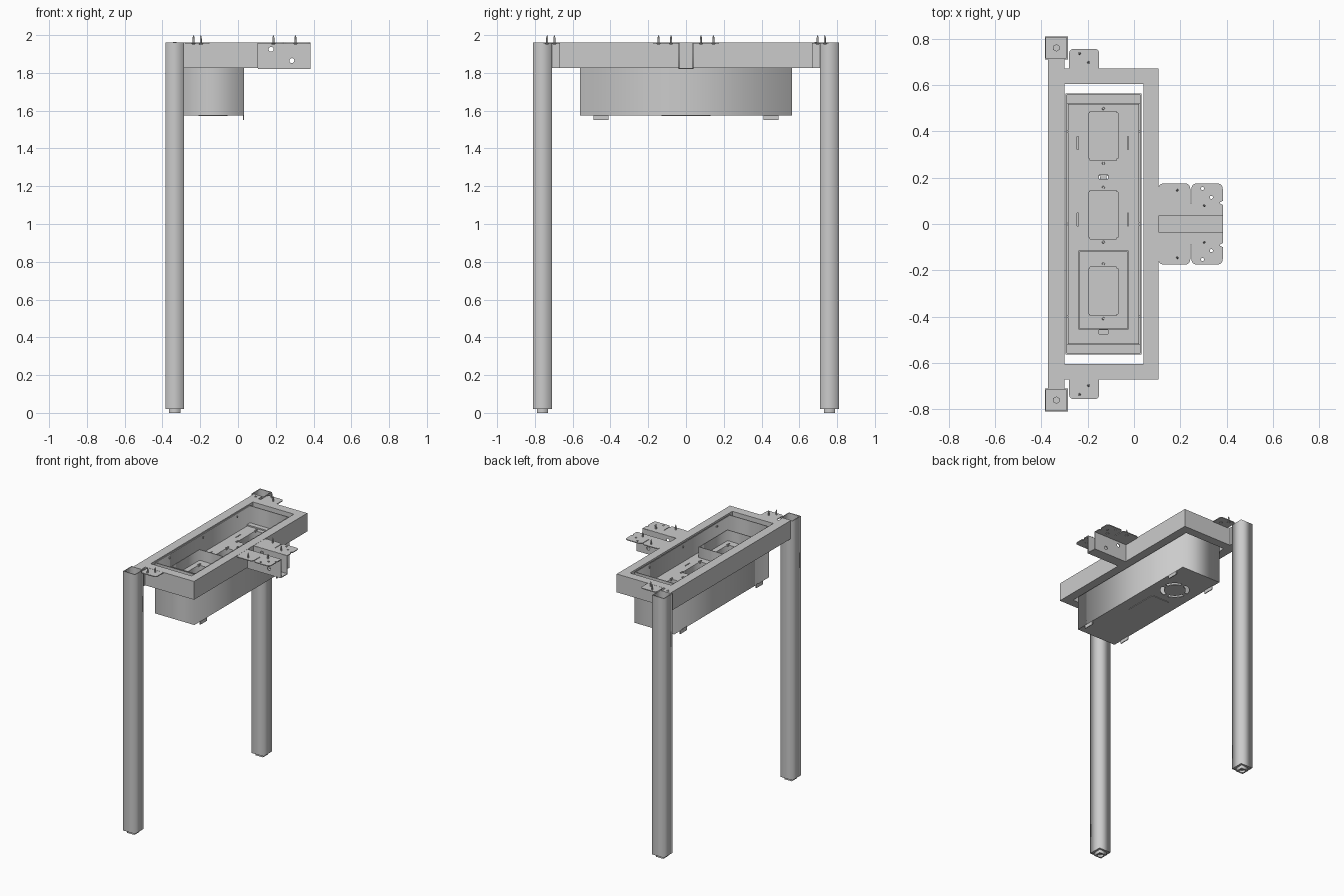
import bpy, math
from mathutils import Vector

if "Cube" in bpy.data.objects:
    bpy.data.objects.remove(bpy.data.objects["Cube"])


def rect(x0, x1, y0, y1):
    return [(x0, y0), (x1, y0), (x1, y1), (x0, y1)]


def ring(cx, cy, r, n=16):
    return [(cx + r * math.cos(2 * math.pi * i / n), cy + r * math.sin(2 * math.pi * i / n)) for i in range(n)]


def rounded(points):
    """Outline from (x, y, corner radius) points."""
    out = []
    for i, (x, y, r) in enumerate(points):
        p = Vector((x, y))
        if r == 0:
            out.append((x, y))
            continue
        a = p + (Vector(points[i - 1][:2]) - p).normalized() * r
        b = p + (Vector(points[(i + 1) % len(points)][:2]) - p).normalized() * r
        for k in range(6):
            t = k / 5
            q = a.lerp(p, t).lerp(p.lerp(b, t), t)
            out.append((q.x, q.y))
    return out


def plate(name, outline, z0, z1, holes=(), upright_at=None):
    """Flat outline with holes, extruded z0..z1; upright_at stands it in the xz plane at that y."""
    cu = bpy.data.curves.new(name, 'CURVE')
    cu.dimensions = '2D'
    cu.fill_mode = 'BOTH'
    cu.extrude = (z1 - z0) / 2
    for pts in [outline, *holes]:
        sp = cu.splines.new('POLY')
        sp.points.add(len(pts) - 1)
        for p, (x, y) in zip(sp.points, pts):
            p.co = (x, y, 0, 1)
        sp.use_cyclic_u = True
    tmp = bpy.data.objects.new(name + "_tmp", cu)
    bpy.context.collection.objects.link(tmp)
    dg = bpy.context.evaluated_depsgraph_get()
    me = bpy.data.meshes.new_from_object(tmp.evaluated_get(dg))
    bpy.data.objects.remove(tmp)
    ob = bpy.data.objects.new(name, me)
    bpy.context.collection.objects.link(ob)
    if upright_at is None:
        ob.location.z = (z0 + z1) / 2
    else:
        ob.rotation_euler.x = math.pi / 2
        ob.location.y = upright_at
    return ob


def box(name, x0, x1, y0, y1, z0, z1):
    bpy.ops.mesh.primitive_cube_add(size=1, location=((x0 + x1) / 2, (y0 + y1) / 2, (z0 + z1) / 2))
    ob = bpy.context.object
    ob.name = name
    ob.scale = (x1 - x0, y1 - y0, z1 - z0)
    return ob


def cone(name, x, y, z0, z1, r0, r1, n=12):
    bpy.ops.mesh.primitive_cone_add(vertices=n, radius1=r0, radius2=r1, depth=z1 - z0,
                                    location=(x, y, (z0 + z1) / 2))
    bpy.context.object.name = name
    if n > 6:
        bpy.ops.object.shade_smooth_by_angle()


def screw(x, y):
    cone("screw_head", x, y, 1.95, 1.956, 0.007, 0.012)
    cone("screw_shaft", x, y, 1.956, 1.988, 0.0055, 0.005)
    cone("screw_tip", x, y, 1.988, 2.0, 0.005, 0.0005)


TOP, LOW = 1.962, 1.825

for s in (-1, 1):
    ya, yb = sorted((s * 0.71, s * 0.81))
    yc = s * 0.76
    # hollow leg with end cap, foot and nut
    plate("leg", rect(-0.385, -0.285, ya, yb), 0.02, TOP, [rect(-0.379, -0.291, ya + .006, yb - .006)])
    plate("leg_cap", rect(-0.38, -0.29, ya + .005, yb - .005), 0.024, 0.032, [ring(-0.335, yc, 0.01)])
    plate("foot", rect(-0.365, -0.305, yc - .03, yc + .03), 0.0, 0.024, [ring(-0.335, yc, 0.022, 24)])
    cone("foot_nut", -0.335, yc, 0.012, 0.045, 0.016, 0.016, 6)
    # frame end beam
    box("frame_end_beam", -0.30, 0.04, *sorted((s * 0.605, s * 0.67)), LOW, TOP)
    # corner fixing plate
    pts = [(-0.28, 0.665, 0), (-0.15, 0.665, 0), (-0.15, 0.755, .02), (-0.28, 0.755, .02)]
    plate("corner_plate", [(x, s * y) for x, y in rounded(pts)], 1.955, 1.961)
    screw(-0.235, s * 0.735)
    screw(-0.197, s * 0.697)
    # side bracket: split flange with holes and side notch
    pts = [(0.105, .035, 0), (0.383, .035, 0), (0.383, .082, 0), (0.372, .088, 0), (0.372, .094, 0),
           (0.383, .1, 0), (0.383, .175, .025), (0.248, .175, .025), (0.248, .09, 0), (0.243, .09, 0),
           (0.243, .175, .025), (0.105, .175, .025)]
    holes = [[(x, s * y) for x, y in ring(hx, hy, .007)] for hx, hy in ((0.295, .153), (0.334, .115))]
    plate("bracket_flange", [(x, s * y) for x, y in rounded(pts)], 1.955, 1.961, holes)
    plate("bracket_wall", rect(0.105, 0.383, 1.82, 1.96), 0, 0.006,
          [ring(0.175, 1.925, .013), ring(0.285, 1.865, .013)], upright_at=s * 0.037)
    screw(0.187, s * 0.145)
    screw(0.304, s * 0.079)

# bracket channel floor, main beams
box("bracket_floor", 0.105, 0.383, -0.04, 0.04, 1.82, 1.826)
box("back_beam", -0.37, -0.30, -0.71, 0.71, LOW, TOP)
box("front_beam", 0.04, 0.105, -0.67, 0.67, LOW, TOP)
plate("beam_hole_rim", ring(-0.335, 0.69, .01), TOP, TOP + .002, [ring(-0.335, 0.69, .006)])

# tray walls and underside with round vent slots
X0, X1, Y = -0.296, 0.032, 0.562
plate("tray_walls", rect(X0, X1, -Y, Y), 1.575, 1.955, [rect(X0 + .006, X1 - .006, -Y + .006, Y - .006)])
vents = []
for k in range(4):
    angles = [math.radians(90 * k + 10 + 70 * i / 8) for i in range(9)]
    outer = [(-0.132 + .1 * math.cos(a), 0.28 + .1 * math.sin(a)) for a in angles]
    inner = [(-0.132 + .075 * math.cos(a), 0.28 + .075 * math.sin(a)) for a in reversed(angles)]
    vents.append(outer + inner)
plate("tray_bottom", rect(X0, X1, -Y, Y), 1.575, 1.581, vents)
plate("underside_cover", rounded([(-0.21, -.13, .02), (-0.055, -.13, .02), (-0.055, .13, .02), (-0.21, .13, .02)]),
      1.571, 1.575)
for x in (X0, X1 - .006):
    for yc in (-0.45, 0.45):
        box("tray_tab", x, x + .006, yc - .04, yc + .04, 1.55, 1.58)

# mounting panel inside the tray, with three sockets
PZ = 1.82
sockets = (0.38, 0.04, -0.29)
cuts = [rect(-0.195, -0.07, y - .105, y + .105) for y in sockets]
for y in (0.35, 0.02):
    for x in (-0.243, -0.026):
        cuts.append(rect(x - .003, x + .003, y - .028, y + .028))
for y in (0.2, -0.47):
    cuts.append(rect(-0.152, -0.112, y - .005, y + .012))
plate("mounting_panel", rect(-0.285, 0.022, -0.517, 0.517), PZ - .006, PZ, cuts)
for y in (-0.54, 0.54):
    box("panel_end_ledge", X0 + .004, X1 - .004, y - .02, y + .02, PZ - .006, PZ + .008)
for y in sockets:
    plate("socket_wall", rect(-0.199, -0.066, y - .109, y + .109), PZ - .07, PZ - .003,
          [rect(-0.195, -0.07, y - .105, y + .105)])
    box("socket_floor", -0.199, -0.066, y - .109, y + .109, PZ - .074, PZ - .07)
    for sy in (-1, 1):
        for x in (-0.2, -0.075):
            box("socket_clip", x, x + .01, y + sy * .11 - .012, y + sy * .11 + .012, PZ - .01, PZ + .006)
        cone("socket_screw", -0.132, y + sy * .118, PZ, PZ + .004, .006, .005)

# raised collar around the nearest socket
plate("socket_collar", rect(-0.24, -0.024, -0.455, -0.115), PZ, 1.9, [rect(-0.235, -0.029, -0.45, -0.12)])

# rivets along the tray's inner walls
for y in (-0.4, 0.0, 0.4):
    for x in (X0 + .008, X1 - .008):
        cone("wall_rivet", x, y, 1.925, 1.937, .006, .006, 8)
